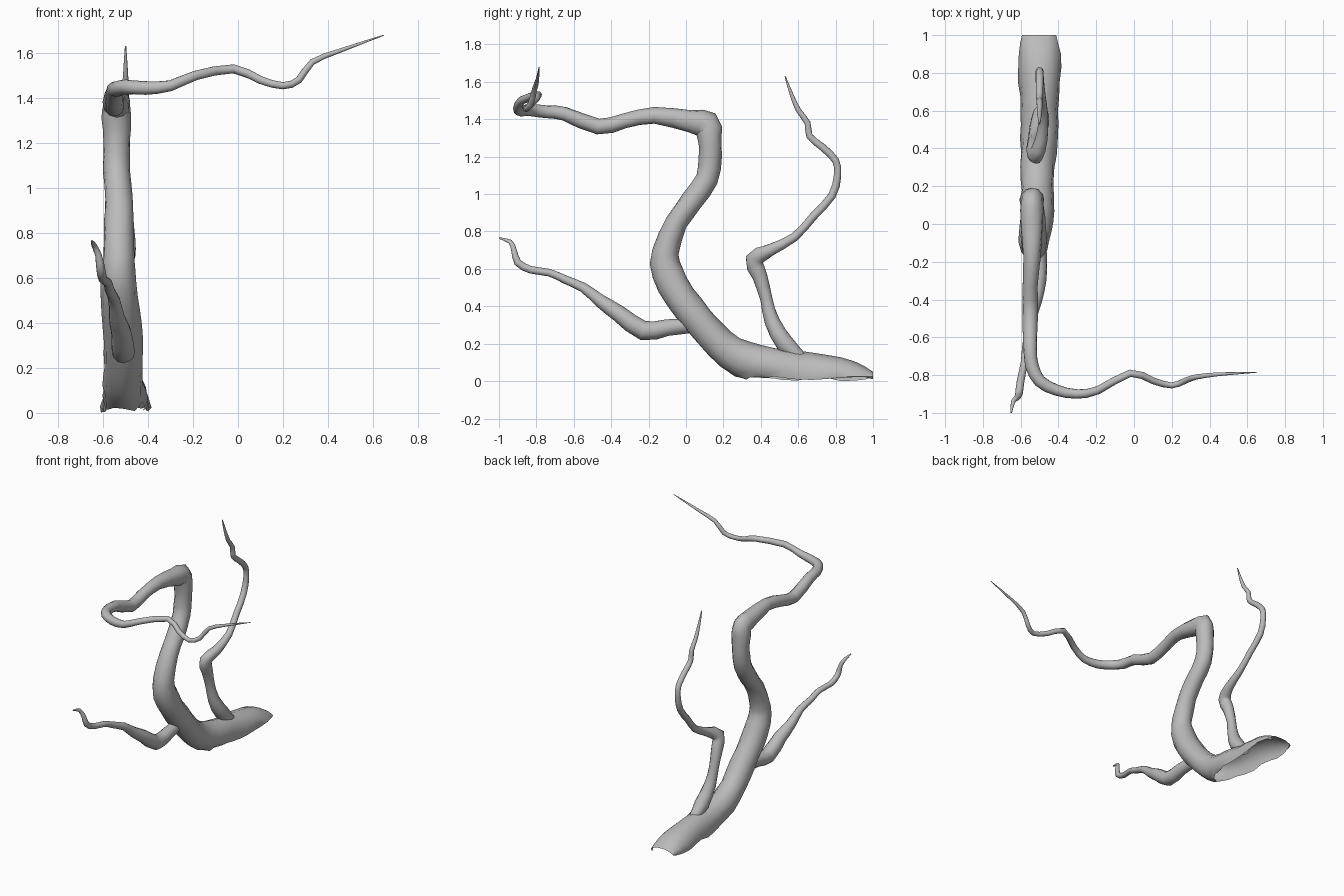
import bpy
import bmesh
import math
import random
from mathutils import Vector

random.seed(4)
SIDES = 12

cube = bpy.data.objects.get("Cube")
if cube:
    bpy.data.objects.remove(cube, do_unlink=True)

# Single weathered wood colour
wood = bpy.data.materials.new("grey_wood")
wood.use_nodes = True
grey = (0.5, 0.5, 0.5, 1)
wood.diffuse_color = grey
wood.node_tree.nodes["Principled BSDF"].inputs["Base Color"].default_value = grey


def blend(a, b, c, d, t):
    """Spline value between b and c, for positions and radii alike."""
    return b + 0.5 * t * (c - a + t * (2 * a - 5 * b + 4 * c - d + t * (3 * (b - c) + d - a)))


def refine(points):
    """Insert one spline point halfway along every segment."""
    result = []
    for i in range(len(points) - 1):
        before = points[max(i - 1, 0)]
        after = points[min(i + 2, len(points) - 1)]
        result.append(points[i])
        result.append(tuple(blend(*values, 0.5) for values in
                            zip(before, points[i], points[i + 1], after)))
    return result + [points[-1]]


def limb(name, points, open_foot=False):
    """Sweep a gnarled tube along (x, y, z, radius, optional side radius)."""
    rows = refine([p if len(p) > 4 else p + (p[3],) for p in points])
    centres = [Vector(row[:3]) for row in rows]
    bm = bmesh.new()
    rings = []
    side = Vector((1, 0, 0))
    for i, row in enumerate(rows):
        ahead = centres[min(i + 1, len(rows) - 1)]
        behind = centres[max(i - 1, 0)]
        tangent = (ahead - behind).normalized()
        # Carry the side axis along so the tube never twists
        side = (side - tangent * side.dot(tangent)).normalized()
        normal = tangent.cross(side)
        ring = []
        for k in range(SIDES):
            angle = math.tau * k / SIDES
            bump = random.uniform(0.96, 1.04)
            offset = side * math.cos(angle) * row[4] + normal * math.sin(angle) * row[3]
            ring.append(bm.verts.new(centres[i] + offset * bump))
        rings.append(ring)
    for lower, upper in zip(rings, rings[1:]):
        for k in range(SIDES):
            n = (k + 1) % SIDES
            bm.faces.new((lower[k], lower[n], upper[n], upper[k]))
    bm.faces.new(rings[-1])
    if open_foot:
        # Slice the foot open underneath, leaving a ragged hollow rim
        geometry = bm.verts[:] + bm.edges[:] + bm.faces[:]
        bmesh.ops.bisect_plane(bm, geom=geometry, plane_co=(0, 0, 0.02),
                               plane_no=(0, 0, 1), clear_inner=True)
        for vert in bm.verts:
            if vert.co.z < 0.021:
                vert.co.z += random.uniform(-0.015, 0.01)
        lowest = min(vert.co.z for vert in bm.verts)
        for vert in bm.verts:
            vert.co.z -= lowest if vert.co.z < 0.04 else 0
    else:
        bm.faces.new(rings[0][::-1])
    bmesh.ops.recalc_face_normals(bm, faces=bm.faces)
    mesh = bpy.data.meshes.new(name)
    bm.to_mesh(mesh)
    bm.free()
    mesh.materials.append(wood)
    obj = bpy.data.objects.new(name, mesh)
    bpy.context.collection.objects.link(obj)
    bpy.ops.object.select_all(action="DESELECT")
    obj.select_set(True)
    bpy.context.view_layer.objects.active = obj
    bpy.ops.object.shade_smooth_by_angle(angle=math.radians(60))
    return obj


# Flattened hollow foot lying along the ground
foot = [
    (-.5, 1, .03, .02, .09), (-.5, .9, .03, .075, .11), (-.5, .75, .03, .11, .11),
    (-.5, .6, .04, .12, .1), (-.5, .45, .08, .1, .1), (-.51, .3, .12, .1, .09),
]

# Leaning trunk rising to the sharp elbow
trunk = [
    (-.51, .18, .2, .085), (-.51, .07, .32, .085), (-.52, -.03, .45, .085),
    (-.53, -.1, .58, .085, .08), (-.53, -.11, .69, .07), (-.53, -.05, .85, .06, .065),
    (-.53, .03, .96, .06), (-.54, .11, 1.08, .06), (-.54, .13, 1.2, .06),
    (-.54, .125, 1.31, .065), (-.54, .11, 1.37, .075, .06),
]

# Upper arm reaching forward, then sweeping sideways into a thin tip
arm = [
    (-.54, .02, 1.39, .06), (-.54, -.17, 1.42, .045), (-.55, -.33, 1.39, .04),
    (-.55, -.47, 1.36, .042), (-.55, -.65, 1.43, .037), (-.54, -.75, 1.44, .035),
    (-.5, -.83, 1.45, .033), (-.41, -.88, 1.445, .03), (-.3, -.9, 1.455, .025),
    (-.19, -.88, 1.5, .022), (-.02, -.79, 1.53, .02), (.1, -.83, 1.48, .018),
    (.2, -.855, 1.455, .016), (.27, -.83, 1.48, .016), (.33, -.81, 1.56, .014),
    (.45, -.795, 1.61, .01), (.65, -.785, 1.68, .002),
]
limb("trunk_and_arm", foot + trunk + arm, open_foot=True)

# Low branch stretching forward
limb("front_branch", [
    (-.52, .04, .3, .04), (-.51, -.1, .285, .045), (-.51, -.23, .27, .052),
    (-.52, -.36, .36, .045), (-.54, -.46, .43, .035), (-.55, -.55, .5, .026),
    (-.57, -.65, .545, .022), (-.58, -.73, .58, .02), (-.6, -.83, .595, .02),
    (-.61, -.9, .635, .02), (-.62, -.92, .7, .015), (-.64, -.94, .745, .012),
    (-.65, -1, .765, .004),
])

# Upright branch growing from the foot
limb("rear_branch", [
    (-.49, .63, .11, .03), (-.5, .53, .2, .05), (-.52, .46, .32, .04),
    (-.53, .43, .44, .033), (-.53, .395, .56, .04), (-.52, .365, .65, .05, .04),
    (-.49, .45, .7, .033), (-.48, .58, .77, .024), (-.49, .68, .88, .022),
    (-.5, .78, .99, .022), (-.5, .81, 1.1, .02), (-.5, .8, 1.18, .02),
    (-.5, .73, 1.25, .02), (-.5, .66, 1.31, .018), (-.5, .65, 1.38, .016),
    (-.5, .6, 1.45, .014), (-.5, .565, 1.53, .01), (-.5, .53, 1.63, .003),
])
